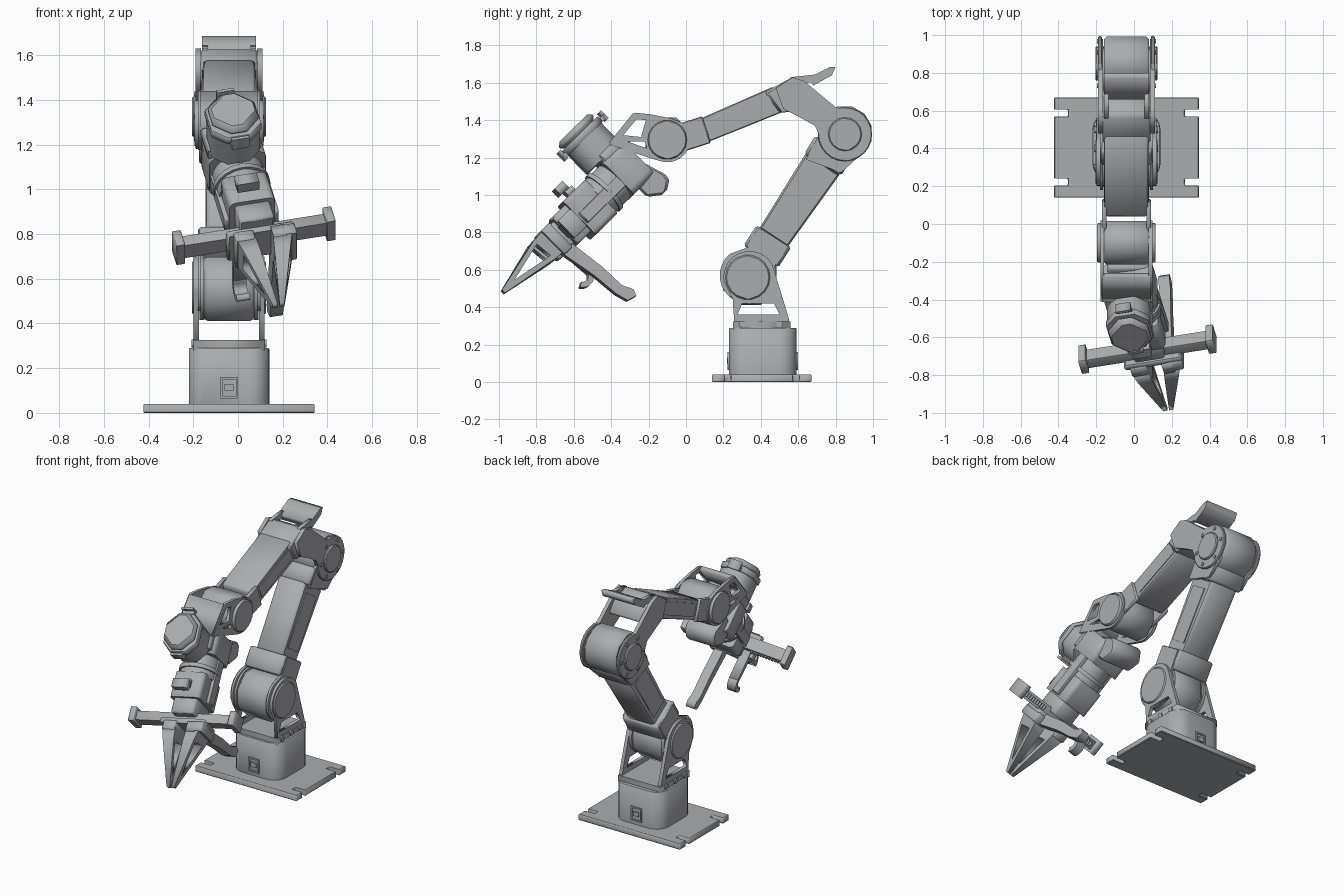
import bpy, math
from mathutils import Matrix, Vector

CX = -0.04                      # centre plane of the arm
GREY = bpy.data.materials.new("machine_grey")
GREY.diffuse_color = (0.41, 0.415, 0.43, 1)


def frame(x, y, z, o=(0, 0, 0)):
    m = Matrix((x, y, z)).transposed().to_4x4()
    m.translation = Vector(o)
    return m


SIDE = frame((0, 1, 0), (0, 0, 1), (1, 0, 0))   # profiles in (y, z), extruded along x
FLAT = Matrix.Identity(4)                       # profiles in (x, y), extruded along z
FRONT = frame((1, 0, 0), (0, 0, 1), (0, -1, 0))  # profiles in (x, z), extruded along -y
# tilted hand frame: x along the rail, z toward the fingertips
HZ = Vector((0.22, -0.70, -0.69)).normalized()
HX = Vector((0.70, 0.115, 0.115))
HX = (HX - HX.dot(HZ) * HZ).normalized()
HY = HZ.cross(HX)
HO = Vector((-0.03, -0.29, 1.16))
HAND = frame(HX, HY, HZ, HO)                    # profiles across the hand
HSIDE = frame(HY, HZ, HX, HO)                   # profiles in hand (y, z), extruded along rail
HTOP = frame(HZ, HX, HY, HO)                    # profiles in hand (z, x), extruded outward


def prism(name, loops, a, b, mat=SIDE, bevel=0.0, shape=None):
    """Extrude an outline (further loops are holes) from a to b."""
    cu = bpy.data.curves.new(name, 'CURVE')
    cu.dimensions, cu.fill_mode, cu.extrude = '2D', 'BOTH', abs(b - a) / 2
    for pts in loops:
        sp = cu.splines.new('POLY')
        sp.points.add(len(pts) - 1)
        for p, q in zip(sp.points, pts):
            p.co = (q[0], q[1], 0, 1)
        sp.use_cyclic_u = True
    tmp = bpy.data.objects.new(name + "_outline", cu)
    bpy.context.collection.objects.link(tmp)
    me = bpy.data.meshes.new_from_object(tmp.evaluated_get(bpy.context.evaluated_depsgraph_get()))
    bpy.data.objects.remove(tmp)
    me.transform(Matrix.Translation((0, 0, (a + b) / 2)))
    if shape:
        for v in me.vertices:
            v.co = shape(v.co)
    me.transform(mat)
    me.materials.clear()
    me.materials.append(GREY)
    me.name = name
    ob = bpy.data.objects.new(name, me)
    bpy.context.collection.objects.link(ob)
    if bevel:
        w = ob.modifiers.new("weld", 'WELD')
        w.merge_threshold = 0.0005
        m = ob.modifiers.new("bevel", 'BEVEL')
        m.width, m.segments, m.limit_method, m.angle_limit = bevel, 1, 'ANGLE', math.radians(50)
    return ob


def arc(cx, cy, r, a0=0, a1=360, n=24):
    k = n if a1 - a0 == 360 else n - 1
    return [(cx + r * math.cos(math.radians(a0 + (a1 - a0) * i / k)),
             cy + r * math.sin(math.radians(a0 + (a1 - a0) * i / k))) for i in range(n)]


def rect(x0, x1, y0, y1, r=0.0):
    if not r:
        return [(x0, y0), (x1, y0), (x1, y1), (x0, y1)]
    out = []
    for cx, cy, a in ((x1 - r, y0 + r, -90), (x1 - r, y1 - r, 0), (x0 + r, y1 - r, 90), (x0 + r, y0 + r, 180)):
        out += arc(cx, cy, r, a, a + 90, 6)
    return out


def bar(p, q, w0, w1=None):
    """Outline of a straight bar from p to q with end widths w0, w1."""
    p, q = Vector(p), Vector(q)
    d = (q - p).normalized()
    n = Vector((-d.y, d.x))
    w1 = w1 or w0
    return [p + n * w0 / 2, p - n * w0 / 2, q - n * w1 / 2, q + n * w1 / 2]


def octagon(x0, x1, y0, y1, c):
    """Rectangle with corners cut off by c."""
    return [(x0 + c, y0), (x1 - c, y0), (x1, y0 + c), (x1, y1 - c), (x1 - c, y1), (x0 + c, y1), (x0, y1 - c), (x0, y0 + c)]


def pair(name, loops, inner, outer, bevel=0.0):
    """Matching plates on both sides of the arm."""
    prism(name + "_left", loops, CX - outer, CX - inner, SIDE, bevel)
    prism(name + "_right", loops, CX + inner, CX + outer, SIDE, bevel)


# ---- base plate with four open slots
half = [(0.383, -0.265), (0.383, -0.20), (0.31, -0.20), (0.31, -0.165), (0.383, -0.165),
        (0.383, 0.165), (0.31, 0.165), (0.31, 0.20), (0.383, 0.20), (0.383, 0.265)]
outline = half + [(-x, -y) for x, y in half]
prism("base_plate", [[(CX + x, 0.405 + y) for x, y in outline]], 0, 0.04, FLAT, 0.004)
# ---- round-cornered base body with a port on front and back
prism("base_body", [rect(-0.22, 0.14, 0.23, 0.59, 0.09)], 0.03, 0.29, FLAT, 0.006)
for d in (-0.23, -0.59):
    prism("port_frame", [rect(-0.08, 0.00, 0.065, 0.16), rect(-0.07, -0.01, 0.075, 0.15)], d - 0.008, d + 0.008, FRONT)
    prism("port_plug", [rect(-0.06, -0.02, 0.10, 0.13)], d - 0.01, d + 0.01, FRONT)

# ---- shoulder yoke
prism("yoke_floor", [rect(-0.20, 0.12, 0.25, 0.56)], 0.28, 0.325, FLAT)
yoke = [(0.26, 0.29), (0.555, 0.29), (0.55, 0.34)] + arc(0.34, 0.56, 0.14, 30, 190, 14) + [(0.25, 0.44)]
pair("yoke_plate", [yoke, [(0.275, 0.36), (0.50, 0.36), (0.47, 0.42), (0.30, 0.42)]], 0.135, 0.158)
pair("yoke_boss", [arc(0.33, 0.56, 0.12, n=18)], 0.15, 0.165, 0.008)
for y in (0.30, 0.40, 0.50):
    pair("yoke_screw", [arc(y, 0.31, 0.018, n=8)], 0.15, 0.168)

# ---- shoulder motor and its horn brackets
prism("shoulder_motor", [arc(0.34, 0.555, 0.155, 22.5, 382.5, 8)], CX - 0.115, CX + 0.115, SIDE, 0.02)
pair("shoulder_motor_rim", [arc(0.34, 0.56, 0.145, n=20)], 0.112, 0.132)
pair("shoulder_horn", [arc(0.33, 0.57, 0.15, 130, 230, 8) + [(0.44, 0.56), (0.54, 0.73), (0.40, 0.82), (0.33, 0.72)]],
     0.125, 0.14)

# ---- lower arm
prism("lower_arm_foot", [bar((0.40, 0.67), (0.47, 0.78), 0.22)], CX - 0.135, CX + 0.135, SIDE, 0.012)
prism("lower_arm", [bar((0.46, 0.76), (0.74, 1.18), 0.18, 0.215)], CX - 0.10, CX + 0.10, SIDE, 0.02)
pair("lower_arm_panel", [bar((0.50, 0.82), (0.70, 1.12), 0.13)], 0.09, 0.106)
prism("lower_arm_head", [bar((0.73, 1.16), (0.79, 1.26), 0.23)], CX - 0.13, CX + 0.13, SIDE, 0.015)
pair("lower_arm_ear", [[(0.64, 1.19), (0.83, 1.12), (0.94, 1.22), (0.90, 1.40), (0.76, 1.40)]], 0.115, 0.135)

# ---- elbow motor
prism("elbow_motor", [arc(0.85, 1.33, 0.148, 15, 375, 12)], CX - 0.12, CX + 0.12, SIDE, 0.015)
pair("elbow_rim", [arc(0.85, 1.325, 0.145)], 0.13, 0.15, 0.006)
pair("elbow_boss", [arc(0.85, 1.325, 0.09, n=16)], 0.145, 0.165, 0.006)
for a in range(0, 360, 60):
    pair("elbow_screw", [arc(*arc(0.85, 1.325, 0.117, a, a + 180, 2)[0], 0.012, n=6)], 0.145, 0.156)

# ---- upper arm with elbow cheeks
cheek = [(0.48, 1.57), (0.57, 1.63), (0.63, 1.61), (0.80, 1.47)] + arc(0.85, 1.325, 0.13, 60, -150, 14) \
    + [(0.69, 1.37), (0.60, 1.42), (0.52, 1.46)]
pair("upper_arm_cheek", [cheek], 0.125, 0.15)
prism("upper_arm_shoulder", [[(0.42, 1.55), (0.57, 1.63), (0.64, 1.60), (0.72, 1.50), (0.63, 1.45), (0.50, 1.44)]],
      CX - 0.127, CX + 0.127, SIDE, 0.012)
prism("upper_arm", [bar((0.06, 1.33), (0.50, 1.515), 0.13, 0.145)], CX - 0.115, CX + 0.115, SIDE, 0.015)
pair("upper_arm_panel", [bar((0.13, 1.358), (0.46, 1.498), 0.085)], 0.11, 0.12)
pair("upper_arm_fork", [bar((-0.06, 1.295), (0.11, 1.35), 0.15)], 0.105, 0.13, 0.006)
# ---- top hood on two straps
prism("top_hood", [[(0.68, 1.585), (0.78, 1.64), (0.80, 1.685), (0.77, 1.685), (0.66, 1.63)]], CX - 0.12, CX + 0.12)
pair("hood_strap", [bar((0.56, 1.61), (0.70, 1.625), 0.04), ], 0.095, 0.12)

# ---- wrist pitch motor and windowed brackets
prism("wrist_motor", [arc(-0.10, 1.30, 0.125, 22.5, 382.5, 8)], CX - 0.12, CX + 0.12, SIDE, 0.015)
pair("wrist_rim", [arc(-0.10, 1.295, 0.105, n=18)], 0.125, 0.155, 0.006)
wrist = [(-0.41, 1.27), (-0.27, 1.44), (-0.18, 1.43), (-0.08, 1.41)] + arc(-0.10, 1.295, 0.12, 50, -110, 12) \
    + [(-0.20, 1.20)]
pair("wrist_bracket", [wrist, [(-0.335, 1.32), (-0.265, 1.405), (-0.215, 1.40), (-0.24, 1.31)],
                       [(-0.31, 1.285), (-0.22, 1.285), (-0.21, 1.25)]], 0.118, 0.138)
prism("wrist_crossbar", [bar((-0.40, 1.27), (-0.27, 1.43), 0.03)], CX - 0.13, CX + 0.13)

# ---- roll motor standing on the hand, faceted end facing up and forward
prism("roll_motor", [octagon(-0.035, 0.20, -0.12, 0.10, 0.06)], 0.13, 0.30, HTOP, 0.006)
prism("roll_motor_flange", [octagon(-0.045, 0.215, -0.125, 0.105, 0.06)], 0.275, 0.315, HTOP, 0.005)
prism("roll_motor_cap", [octagon(-0.035, 0.205, -0.115, 0.095, 0.07)], 0.31, 0.36, HTOP, 0.02)
for z0, z1 in ((-0.085, -0.03), (0.20, 0.24)):
    prism("roll_motor_lug", [rect(z0, z1, -0.05, 0.03)], 0.275, 0.30, HTOP)
    z = z0 if z0 < 0 else z1 - 0.015
    prism("roll_motor_lug_tab", [rect(z, z + 0.015, -0.05, 0.03)], 0.265, 0.325, HTOP)
prism("roll_mount", [rect(-0.13, 0.11, 0.09, 0.16)], -0.06, 0.12, HAND, 0.012)

# ---- hand body
prism("hand_collar", [rect(-0.13, 0.13, -0.12, 0.12, 0.04)], -0.03, 0.13, HAND, 0.008)
prism("hand_barrel", [arc(0, 0, 0.118, n=20)], 0.12, 0.27, HAND)
prism("hand_ring", [arc(0, 0, 0.13, n=20)], 0.20, 0.225, HAND)
prism("hand_block", [rect(-0.105, 0.105, -0.13, 0.12, 0.03)], 0.26, 0.43, HAND, 0.008)
prism("hand_neck", [rect(-0.08, 0.08, -0.10, 0.10)], 0.42, 0.53, HAND, 0.01)
prism("hand_sensor_post", [rect(-0.05, 0.03, 0.11, 0.15)], 0.32, 0.37, HAND)
prism("hand_sensor", [rect(-0.06, 0.04, 0.15, 0.20)], 0.34, 0.40, HAND)
prism("rear_fin", [[(-0.24, 1.18), (-0.11, 1.11), (-0.09, 1.08), (-0.10, 1.03), (-0.13, 1.00), (-0.21, 0.99),
                    (-0.30, 1.08)]], -0.14, 0.08, SIDE, 0.012)
for s in (-1, 1):
    prism("hand_side_rib", [bar((-0.02, 0.05), (-0.02, 0.42), 0.07)], s * 0.09, s * 0.125, HSIDE, 0.006)

# ---- gripper rail with end caps and toothed racks
prism("gripper_rail", [rect(-0.35, 0.32, -0.04, 0.04)], 0.505, 0.565, HAND, 0.006)
for s in (-1, 1):
    x = s * 0.345 - 0.016
    prism("rail_end_cap", [rect(x - 0.02, x + 0.02, -0.065, 0.065)], 0.485, 0.58, HAND, 0.005)
    for i in range(10):
        x = s * (0.13 + i * 0.02)
        prism("rack_tooth", [rect(x - 0.005, x + 0.005, -0.05, -0.036)], 0.52, 0.55, HAND)
prism("gripper_plate", [rect(-0.15, 0.16, -0.08, 0.08)], 0.555, 0.59, HAND, 0.008)

# ---- triangular fingers, tapering toward the tips
tri = [(-0.075, 0.62), (0.085, 0.62), (0.08, 0.70), (0.012, 0.99), (-0.012, 0.99), (-0.07, 0.68)]
hole = [(-0.04, 0.69), (0.055, 0.70), (0.003, 0.91)]
for s in (-1, 1):
    def lean(co, s=s):
        t = min(max((co.y - 0.62) / 0.37, 0), 1)
        return Vector((co.x, co.y, (s * 0.085 + 0.012 + co.z) * (1 - t) + (s * 0.016 - 0.005 + co.z * 0.25) * t))
    prism("finger", [tri, hole], -0.045, 0.045, HSIDE, 0, lean)
    x = s * 0.095 + 0.02
    prism("finger_carriage", [rect(x - 0.045, x + 0.045, -0.09, 0.09)], 0.575, 0.64, HAND, 0.008)

# ---- curved levers reaching back under the hand
prism("long_lever", [[(0.09, 0.58), (0.09, 0.645), (-0.10, 0.63), (-0.28, 0.595), (-0.43, 0.58), (-0.50, 0.56),
                      (-0.515, 0.51), (-0.48, 0.495), (-0.42, 0.525), (-0.28, 0.53), (-0.10, 0.555)]],
      0.05, 0.11, HSIDE)
hook = arc(-0.24, 0.605, 0.06, -95, 60, 10) + arc(-0.24, 0.605, 0.03, 60, -95, 10)
prism("short_hook", [[(-0.48 - y, z) for y, z in hook]], -0.12, -0.06, HSIDE)
prism("hook_arm", [bar((0.0, 0.57), (-0.24, 0.56), 0.05, 0.03)], -0.12, -0.06, HSIDE)
